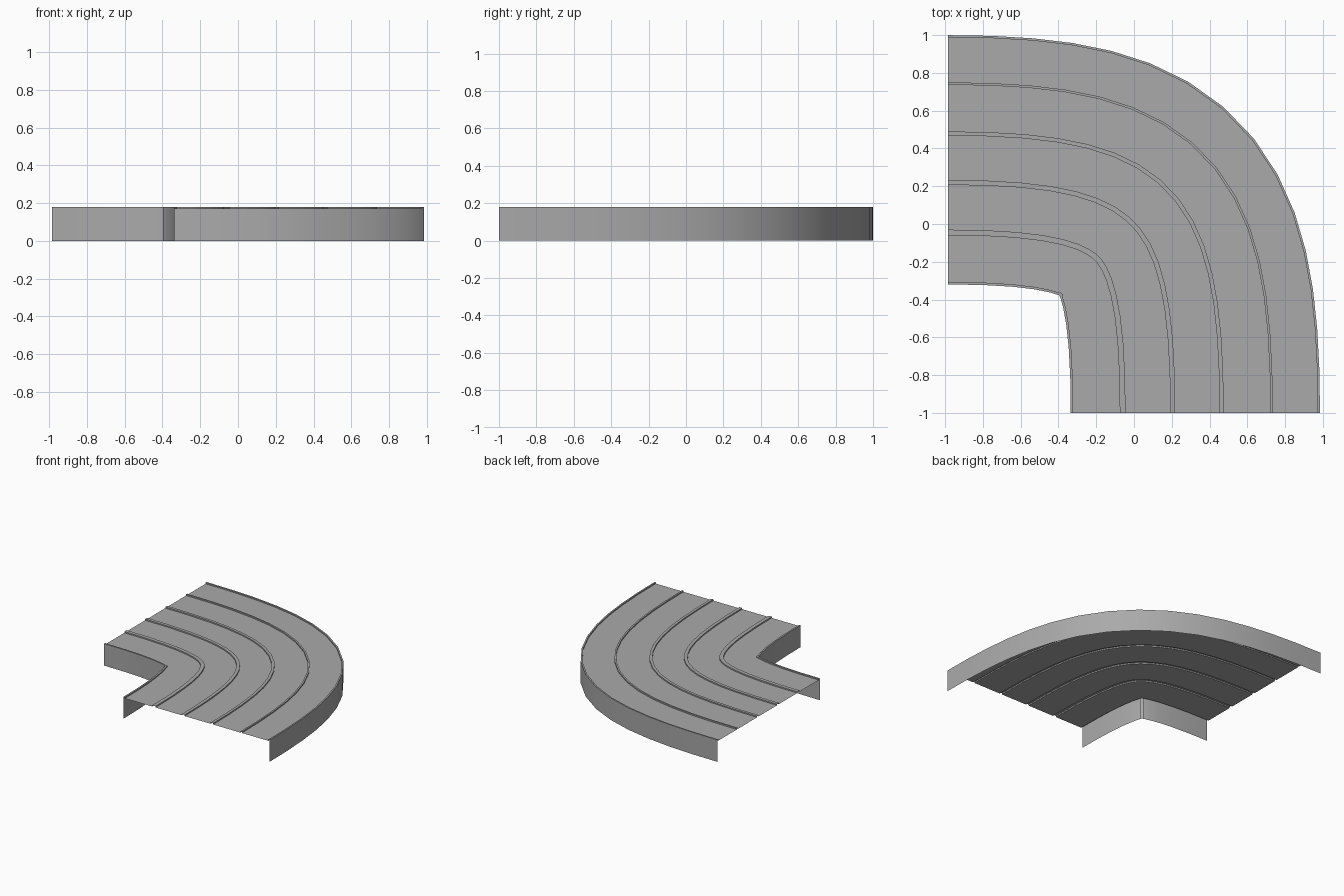
import bpy, bmesh, math
from mathutils import Vector
from mathutils.geometry import interpolate_bezier

cube = bpy.data.objects.get("Cube")
if cube:
    bpy.data.objects.remove(cube, do_unlink=True)

grey = bpy.data.materials.new("plain_grey")
grey.use_nodes = True
color = (0.4, 0.4, 0.4, 1)
grey.diffuse_color = color
bsdf = grey.node_tree.nodes["Principled BSDF"]
bsdf.inputs["Base Color"].default_value = color
bsdf.inputs["Roughness"].default_value = 0.8

HALF, DECK, TOP = 0.66, 0.169, 0.179
SEGMENTS = 15

# Centre line of the bend
P = [Vector(p) for p in ((-0.985, 0.34, 0), (0.115, 0.34, 0),
                         (0.325, 0.10, 0), (0.325, -1, 0))]
points = interpolate_bezier(*P, SEGMENTS + 1)


def side_vector(t):
    """Unit vector pointing to the outside of the bend."""
    s = 1 - t
    d = s * s * (P[1] - P[0]) + 2 * s * t * (P[2] - P[1]) + t * t * (P[3] - P[2])
    return Vector((-d.y, d.x, 0)).normalized()


# Cross-section: inner wall, lip, deck with raised ribs, lip, outer wall
profile = [(-HALF, 0), (-HALF, TOP), (-HALF + 0.013, TOP), (-HALF + 0.013, DECK)]
for a, b in ((-0.40, -0.37), (-0.133, -0.107), (0.128, 0.15), (0.397, 0.41)):
    profile += [(a, DECK), (a, TOP), (b, TOP), (b, DECK)]
profile += [(HALF - 0.012, DECK), (HALF - 0.012, TOP), (HALF, TOP), (HALF, 0)]


def sweep(name, section):
    bm = bmesh.new()
    rings = []
    for i, p in enumerate(points):
        side = side_vector(i / SEGMENTS)
        rings.append([bm.verts.new(p + side * o + Vector((0, 0, z))) for o, z in section])
    for r0, r1 in zip(rings, rings[1:]):
        for j in range(len(section) - 1):
            bm.faces.new((r0[j], r1[j], r1[j + 1], r0[j + 1]))
    mesh = bpy.data.meshes.new(name)
    bm.to_mesh(mesh)
    bm.free()
    mesh.materials.append(grey)
    obj = bpy.data.objects.new(name, mesh)
    bpy.context.collection.objects.link(obj)
    bpy.ops.object.select_all(action="DESELECT")
    obj.select_set(True)
    bpy.context.view_layer.objects.active = obj
    bpy.ops.object.shade_smooth_by_angle(angle=math.radians(30))
    return obj


# Side walls and ribbed deck
sweep("inner_wall", profile[:2])
sweep("ribbed_deck", profile[1:-1])
sweep("outer_wall", profile[-2:])
